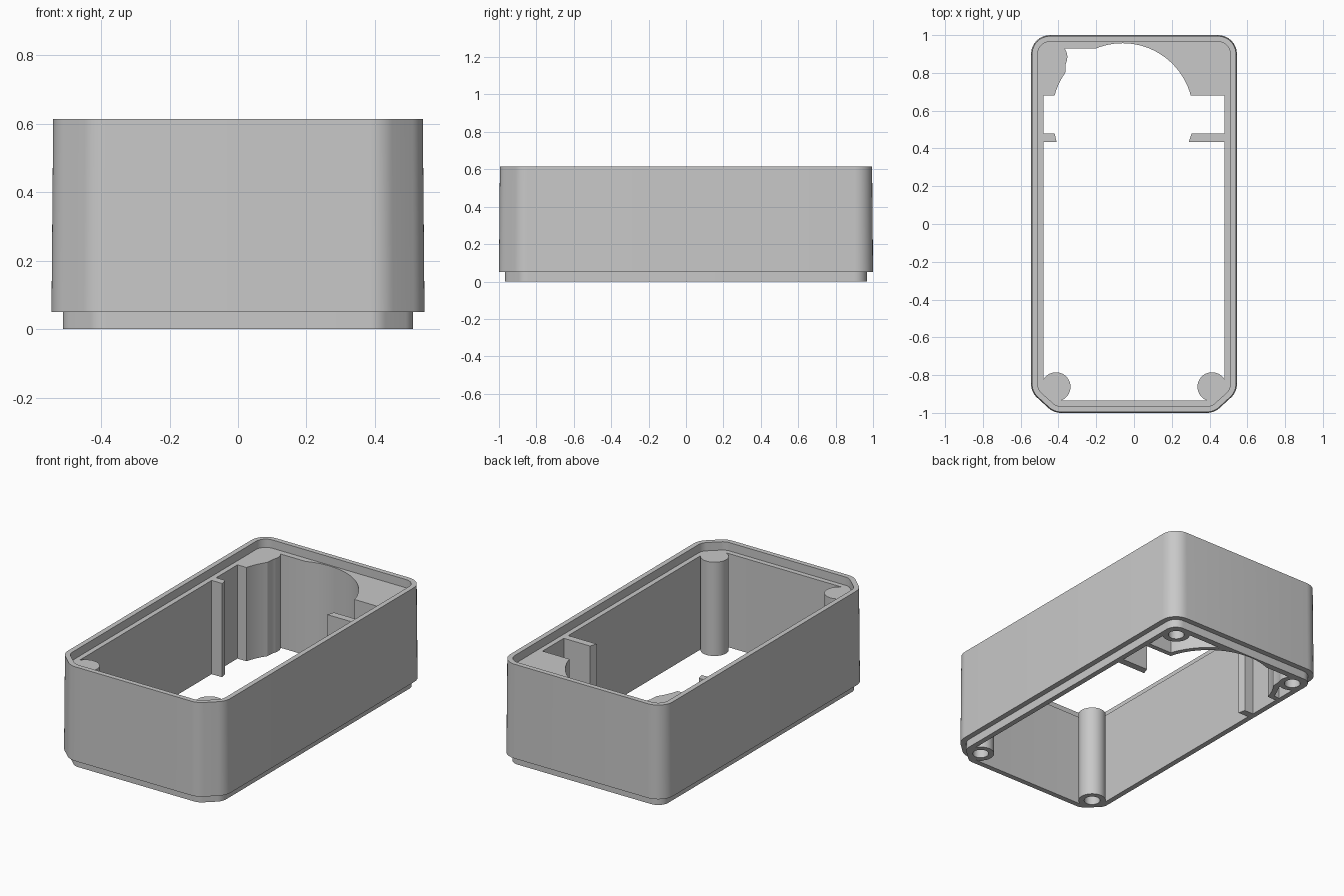
import bpy, bmesh
from math import cos, sin, tan, radians
from mathutils import Vector

if "Cube" in bpy.data.objects:
    bpy.data.objects.remove(bpy.data.objects["Cube"])

grey = bpy.data.materials.new("grey plastic")
grey.use_nodes = True
COLOUR = (0.58, 0.58, 0.58, 1)
grey.diffuse_color = COLOUR
grey.node_tree.nodes["Principled BSDF"].inputs["Base Color"].default_value = COLOUR


def rounded(corners, steps=8):
    """Round every (x, y, radius) corner of a closed profile."""
    out = []
    for i, (x, y, r) in enumerate(corners):
        p = Vector((x, y))
        a = (Vector(corners[i - 1][:2]) - p).normalized()
        b = (Vector(corners[(i + 1) % len(corners)][:2]) - p).normalized()
        half = a.angle(b) / 2
        centre = p + (a + b).normalized() * r / sin(half)
        start = (p + a * r / tan(half) - centre).normalized()
        end = (p + b * r / tan(half) - centre).normalized()
        for k in range(steps + 1):
            out.append(centre + start.slerp(end, k / steps) * r)
    return out


def outline(d):
    """Case outline moved inwards by d: round at the back, chamfered in front."""
    w, h, c, r = 0.545 - d, 1 - d, 0.41 * d, 0.1 - d
    side = [(w, -0.89 + c, r), (w, h, r)]
    return rounded([(0.425 - c, -h, r)] + side
                   + [(-x, y, q) for x, y, q in reversed(side)]
                   + [(-0.425 + c, -h, r)])


def arc(cx, cy, r, a, b, n=24):
    return [(cx + r * cos(radians(a + (b - a) * k / n)),
             cy + r * sin(radians(a + (b - a) * k / n))) for k in range(n + 1)]


def loft(name, layers):
    """Solid through equal-length profiles given as (profile, z)."""
    bm = bmesh.new()
    rings = [[bm.verts.new((p[0], p[1], z)) for p in prof] for prof, z in layers]
    n = len(rings[0])
    for lo, hi in zip(rings, rings[1:]):
        for i in range(n):
            j = (i + 1) % n
            bm.faces.new((lo[i], lo[j], hi[j], hi[i]))
    bm.faces.new(rings[0][::-1])
    bm.faces.new(rings[-1])
    bmesh.ops.recalc_face_normals(bm, faces=bm.faces)
    me = bpy.data.meshes.new(name)
    bm.to_mesh(me)
    bm.free()
    me.materials.append(grey)
    ob = bpy.data.objects.new(name, me)
    bpy.context.collection.objects.link(ob)
    return ob


def prism(name, profile, z0, z1):
    return loft(name, [(profile, z0), (profile, z1)])


def combine(target, tool, operation):
    mod = target.modifiers.new("cut", 'BOOLEAN')
    mod.object, mod.operation, mod.solver = tool, operation, 'EXACT'
    graph = bpy.context.evaluated_depsgraph_get()
    mesh = bpy.data.meshes.new_from_object(target.evaluated_get(graph))
    target.modifiers.clear()
    target.data = mesh
    bpy.data.objects.remove(tool)


LEDGE, TOP = 0.565, 0.615
CX, CY, R = -0.06, 0.584, 0.373      # round bay at the back

# Outer case with the stepped lip underneath and a slight draft
case = loft("case", [(outline(0.033), 0), (outline(0.033), 0.05),
                     (outline(0), 0.05), (outline(0.005), TOP)])

# Through opening, leaving the ribs and the blocks around the round bay
front = outline(0.065)
right_front = [p for p in front if p[0] > 0 and p[1] < 0]
left_front = [p for p in front if p[0] < 0 and p[1] < 0]
cavity = (right_front
          + [(0.48, 0.435), (0.29, 0.435), (0.305, 0.478), (0.48, 0.478),
             (0.48, 0.68)]
          + arc(CX, CY, R, 15, 112, 40)
          + [(-0.37, 0.93), (-0.36, 0.87)]
          + arc(CX, CY, R, 144.6, 165, 8)
          + [(-0.48, 0.68), (-0.48, 0.478), (-0.42, 0.478), (-0.41, 0.435),
             (-0.48, 0.435)]
          + left_front)
combine(case, prism("opening", cavity, -0.1, 0.8), 'DIFFERENCE')

# Hollows under the back blocks
right_pocket = [(0.48, 0.71), (0.48, 0.93)] + arc(CX, CY, R + 0.03, 59.1, 18.2)
left_pocket = ([(-0.48, 0.71)] + arc(CX, CY, R + 0.03, 161.8, 147.6, 8)
               + [(-0.395, 0.87), (-0.395, 0.93), (-0.48, 0.93)])
for profile in (right_pocket, left_pocket):
    combine(case, prism("pocket", profile, -0.1, 0.51), 'DIFFERENCE')

# Screw posts in the four corners
posts = [(s * x, y) for s in (1, -1) for x, y in ((0.413, -0.862), (0.43, 0.885))]
for x, y in posts:
    combine(case, prism("post", arc(x, y, 0.077, 0, 352.5, 47), 0, 0.59), 'UNION')

# Recessed ledge inside the top rim
combine(case, prism("recess", outline(0.035), LEDGE, 0.8), 'DIFFERENCE')

# Screw holes from below
for x, y in posts:
    combine(case, prism("hole", arc(x, y, 0.045, 0, 348.75, 31), -0.1, 0.4),
            'DIFFERENCE')

bpy.ops.object.select_all(action='DESELECT')
case.select_set(True)
bpy.context.view_layer.objects.active = case
bpy.ops.object.shade_smooth_by_angle(angle=radians(30))
